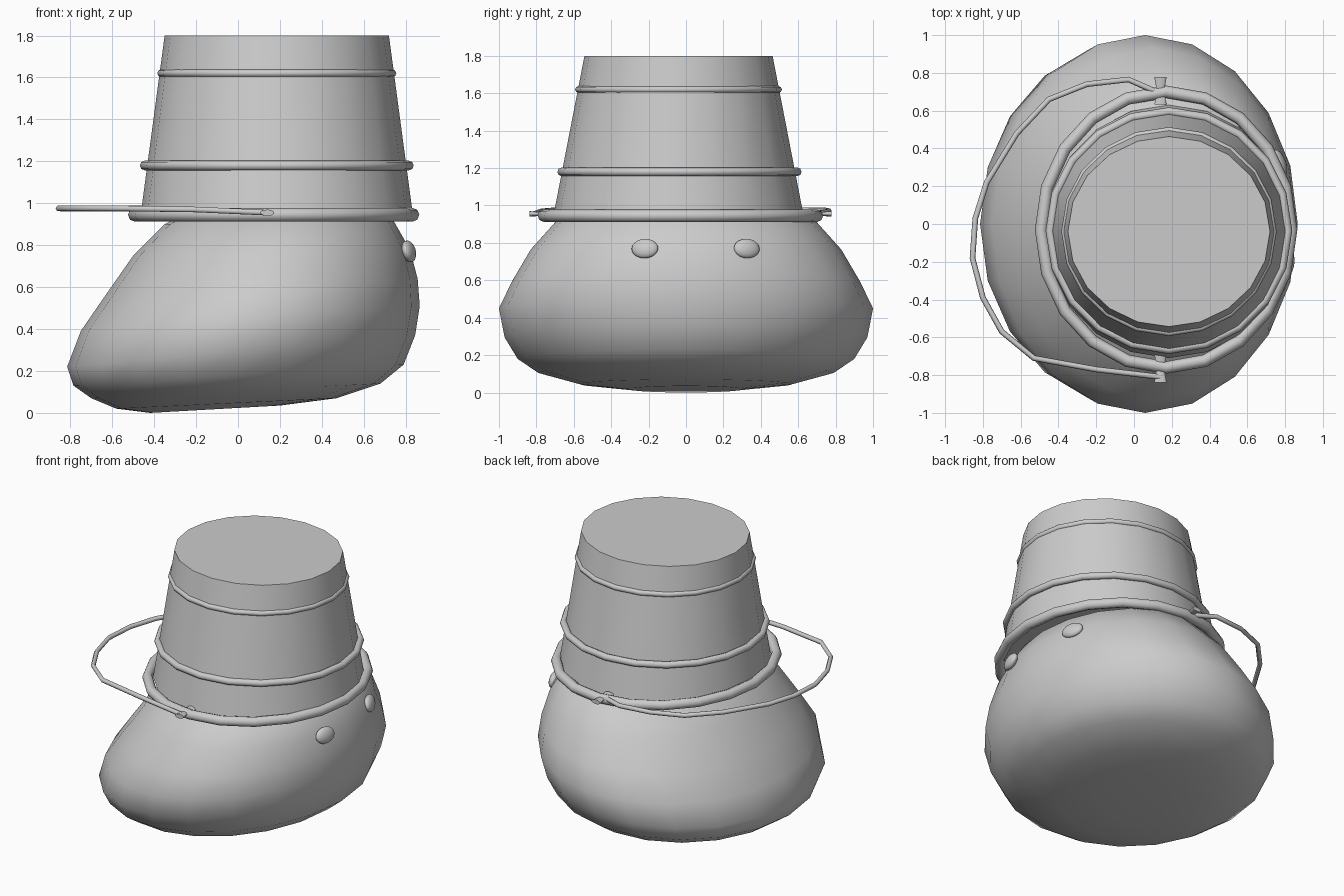
import bpy, bmesh
from math import cos, sin, pi, radians, atan2

cube = bpy.data.objects.get("Cube")
if cube:
    bpy.data.objects.remove(cube, do_unlink=True)

SIDES = 20


def smooth(obj, angle=40):
    bpy.ops.object.select_all(action='DESELECT')
    obj.select_set(True)
    bpy.context.view_layer.objects.active = obj
    bpy.ops.object.shade_smooth_by_angle(angle=radians(angle))


def loft(name, rings, y_mid=0.0, angle=40):
    """Skin tilted elliptical rings: (x_left, z_left, x_right, z_right, y_radius)."""
    bm = bmesh.new()
    loops = []
    for xl, zl, xr, zr, ry in rings:
        loop = []
        for i in range(SIDES):
            a = 2 * pi * i / SIDES
            t = (1 + cos(a)) / 2
            loop.append(bm.verts.new((xl + (xr - xl) * t, y_mid + ry * sin(a),
                                      zl + (zr - zl) * t)))
        loops.append(loop)
    for low, high in zip(loops, loops[1:]):
        for i in range(SIDES):
            j = (i + 1) % SIDES
            bm.faces.new((low[i], low[j], high[j], high[i]))
    bm.faces.new(loops[0][::-1])
    bm.faces.new(loops[-1])
    mesh = bpy.data.meshes.new(name)
    bm.to_mesh(mesh)
    bm.free()
    obj = bpy.data.objects.new(name, mesh)
    bpy.context.collection.objects.link(obj)
    smooth(obj, angle)
    return obj


def hoop(name, center, rx, ry, thickness):
    """Round hoop stretched to an ellipse."""
    bpy.ops.mesh.primitive_torus_add(major_segments=SIDES, minor_segments=8,
                                     major_radius=1, minor_radius=thickness,
                                     location=center)
    obj = bpy.context.object
    obj.name = name
    for v in obj.data.vertices:
        r = (v.co.x ** 2 + v.co.y ** 2) ** 0.5
        off = r - 1
        v.co.x *= (rx + off) / r
        v.co.y *= (ry + off) / r
    smooth(obj, 80)


# Soft leaning body
loft("body", [
    (-0.42, 0.00, 0.20, 0.035, 0.30),
    (-0.58, 0.02, 0.47, 0.07, 0.57),
    (-0.70, 0.07, 0.68, 0.14, 0.79),
    (-0.785, 0.13, 0.79, 0.23, 0.90),
    (-0.815, 0.22, 0.845, 0.37, 0.97),
    (-0.75, 0.39, 0.867, 0.51, 1.00),
    (-0.64, 0.55, 0.857, 0.64, 0.93),
    (-0.50, 0.75, 0.82, 0.78, 0.83),
    (-0.35, 0.90, 0.74, 0.92, 0.70),
    (-0.10, 1.03, 0.55, 1.03, 0.40),
], angle=80)

# Upturned bucket and its hoops
loft("bucket", [
    (-0.465, 0.94, 0.835, 0.94, 0.67),
    (-0.35, 1.80, 0.72, 1.80, 0.503),
], y_mid=-0.04)
hoop("upper_hoop", (0.185, -0.04, 1.62), 0.552, 0.535, 0.018)
hoop("lower_hoop", (0.185, -0.035, 1.18), 0.63, 0.63, 0.023)
hoop("rim", (0.17, -0.03, 0.945), 0.662, 0.73, 0.033)

# Wire handle
path = [(0.14, 0.69, 0.955), (-0.03, 0.765, 0.97), (-0.25, 0.74, 0.975),
        (-0.45, 0.66, 0.975), (-0.62, 0.48, 0.975), (-0.78, 0.22, 0.975),
        (-0.84, 0.03, 0.975), (-0.855, -0.18, 0.975), (-0.80, -0.39, 0.975),
        (-0.70, -0.57, 0.975), (-0.53, -0.71, 0.975), (-0.2, -0.77, 0.97),
        (0.14, -0.81, 0.955)]
wire = bpy.data.curves.new("handle", 'CURVE')
wire.dimensions = '3D'
wire.bevel_depth = 0.015
wire.bevel_resolution = 1
wire.use_fill_caps = True
spline = wire.splines.new('POLY')
spline.points.add(len(path) - 1)
for point, co in zip(spline.points, path):
    point.co = (*co, 1)
spline.use_smooth = True
bpy.context.collection.objects.link(bpy.data.objects.new("handle", wire))

# Waisted pegs that hold the handle to the rim
for name, y in (("back_peg", 0.705), ("front_peg", -0.765)):
    bpy.ops.mesh.primitive_cylinder_add(vertices=10, radius=1, depth=2)
    peg = bpy.context.object
    peg.name = name
    bm = bmesh.new()
    bm.from_mesh(peg.data)
    uprights = [e for e in bm.edges if abs(e.verts[0].co.z - e.verts[1].co.z) > 1]
    bmesh.ops.subdivide_edges(bm, edges=uprights, cuts=1, use_grid_fill=True)
    for v in bm.verts:
        if abs(v.co.z) < 0.5:
            v.co.x *= 0.6
            v.co.y *= 0.6
    bm.to_mesh(peg.data)
    bm.free()
    peg.location = (0.14, y, 0.955)
    peg.rotation_euler.x = pi / 2
    peg.scale = (0.034, 0.015, 0.073)
    smooth(peg)

# Eyes, flattened against the body
for name, x, y in (("right_eye", 0.815, -0.22), ("left_eye", 0.772, 0.325)):
    bpy.ops.mesh.primitive_uv_sphere_add(segments=16, ring_count=10, radius=1,
                                         location=(x, y, 0.77))
    eye = bpy.context.object
    eye.name = name
    eye.scale = (0.03, 0.073, 0.053)
    eye.rotation_euler = (0, radians(-14), atan2(y, x) * 0.9)
    smooth(eye, 80)
